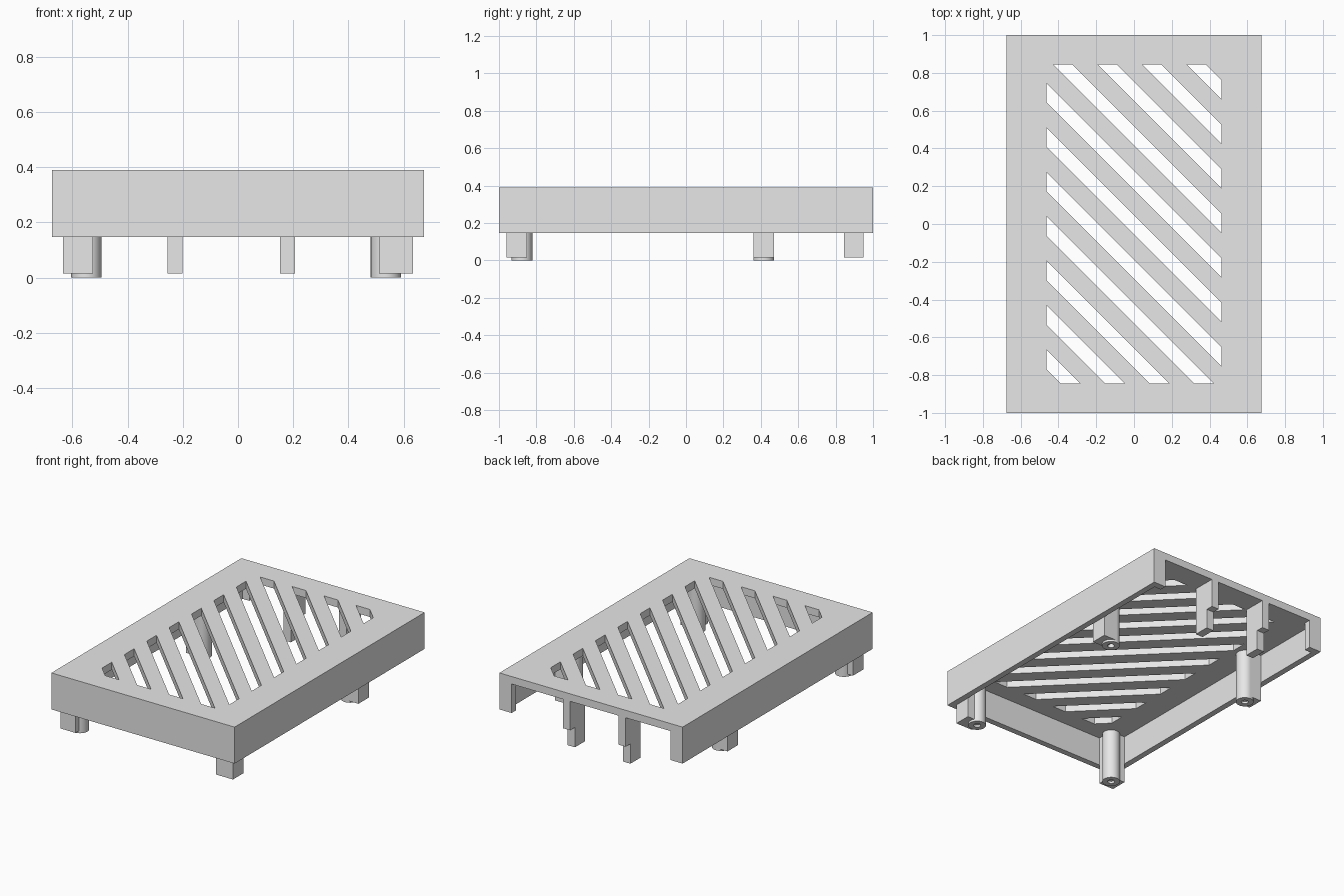
import bpy, bmesh, math
from mathutils import Matrix, Vector

if "Cube" in bpy.data.objects:
    bpy.data.objects.remove(bpy.data.objects["Cube"], do_unlink=True)

HX, HY = 0.675, 1.0          # half width and half length
RIM, TOP = 0.147, 0.39       # height of the rim and of the top
WALL, PLATE = 0.04, 0.05     # thicknesses
UNDER = TOP - PLATE
FOOT = 0.015                 # bottom of the square supports

grey = bpy.data.materials.new("light_grey")
grey.use_nodes = True
grey.diffuse_color = (0.8, 0.8, 0.8, 1)
grey.node_tree.nodes["Principled BSDF"].inputs["Base Color"].default_value = (0.8, 0.8, 0.8, 1)


def finish(name, bm):
    mesh = bpy.data.meshes.new(name)
    bm.to_mesh(mesh)
    bm.free()
    mesh.materials.append(grey)
    obj = bpy.data.objects.new(name, mesh)
    bpy.context.collection.objects.link(obj)
    return obj


def box(name, x, y, z):
    bm = bmesh.new()
    centre = Vector([sum(r) / 2 for r in (x, y, z)])
    size = [abs(r[1] - r[0]) for r in (x, y, z)]
    bmesh.ops.create_cube(bm, size=1, matrix=Matrix.Translation(centre) @ Matrix.Diagonal((*size, 1)))
    return finish(name, bm)


# Slotted top: cut a sheet along the slot outlines, drop the slots, thicken
SX, SY = 0.464, 0.845
centres = [0.232 + k * 0.2355 for k in range(-6, 5)]
HALF = 0.051
bm = bmesh.new()
bmesh.ops.create_grid(bm, x_segments=1, y_segments=1, size=1,
                      matrix=Matrix.Diagonal((HX, HY, 1, 1)))


def inside(face):
    c = face.calc_center_median()
    return abs(c.x) < SX and abs(c.y) < SY


def cut(faces, point, normal):
    geom = set(faces)
    for f in faces:
        geom.update(f.edges)
        geom.update(f.verts)
    bmesh.ops.bisect_plane(bm, geom=list(geom), plane_co=point, plane_no=normal)


for side in (-1, 1):
    cut(bm.faces[:], (side * SX, 0, 0), (1, 0, 0))
    cut(bm.faces[:], (0, side * SY, 0), (0, 1, 0))
for c in centres:
    for edge in (c - HALF, c + HALF):
        cut([f for f in bm.faces if inside(f)], (edge, 0, 0), (1, 1, 0))


def in_slot(face):
    p = face.calc_center_median()
    return inside(face) and any(abs(p.x + p.y - c) < HALF for c in centres)


bmesh.ops.delete(bm, geom=[f for f in bm.faces if in_slot(f)], context='FACES')
for f in bm.faces:
    f.normal_update()
    if f.normal.z < 0:
        f.normal_flip()
bmesh.ops.translate(bm, verts=bm.verts[:], vec=(0, 0, TOP))
plate = finish("slotted_top", bm)
solid = plate.modifiers.new("thickness", 'SOLIDIFY')
solid.thickness = PLATE
solid.offset = -1

# Walls on three sides, with short return lips at the open back
box("front_wall", (-HX, HX), (-HY, WALL - HY), (RIM, UNDER))
for s, side in ((-1, "right"), (1, "left")):
    box(side + "_wall", (s * (HX - WALL), s * HX), (WALL - HY, HY), (RIM, UNDER))
    box(side + "_back_lip", (s * (HX - 0.09), s * (HX - WALL)), (HY - 0.045, HY), (RIM, UNDER))

# Stepped legs in the open back
for name, x in (("right", -0.229), ("left", 0.18)):
    xs = (x - 0.027, x + 0.027)
    box(name + "_back_leg", xs, (0.845, 0.95), (FOOT, UNDER))
    box(name + "_back_leg_step", xs, (0.95, HY), (RIM, UNDER))


# Round screw posts with a blind hole, each backed by a square support
def post(name, x, y, radius=0.055, hole=0.022):
    bm = bmesh.new()
    bmesh.ops.create_cone(bm, cap_ends=True, segments=32, radius1=radius, radius2=radius, depth=UNDER,
                          matrix=Matrix.Translation((x, y, UNDER / 2)))
    bottom = min(bm.faces, key=lambda f: f.calc_center_median().z)
    bmesh.ops.inset_region(bm, faces=[bottom], thickness=radius - hole)
    rim = bmesh.ops.extrude_face_region(bm, geom=[bottom])["geom"]
    bmesh.ops.translate(bm, verts=[v for v in rim if isinstance(v, bmesh.types.BMVert)], vec=(0, 0, 0.15))
    if bottom.is_valid:
        bmesh.ops.delete(bm, geom=[bottom], context='FACES_ONLY')
    bmesh.ops.recalc_face_normals(bm, faces=bm.faces[:])
    obj = finish(name, bm)
    bpy.ops.object.select_all(action='DESELECT')
    obj.select_set(True)
    bpy.context.view_layer.objects.active = obj
    bpy.ops.object.shade_smooth_by_angle(angle=math.radians(35))


for s, side, x in ((-1, "right", -0.55), (1, "left", 0.536)):
    wall = s * (HX - WALL)
    post(side + "_front_post", x, -0.877)
    box(side + "_front_support", (wall, x - s * 0.025), (WALL - HY, -0.849), (FOOT, UNDER))
    post(side + "_rear_post", x, 0.415)
    box(side + "_rear_support", (wall, x), (0.36, 0.47), (FOOT, UNDER))
